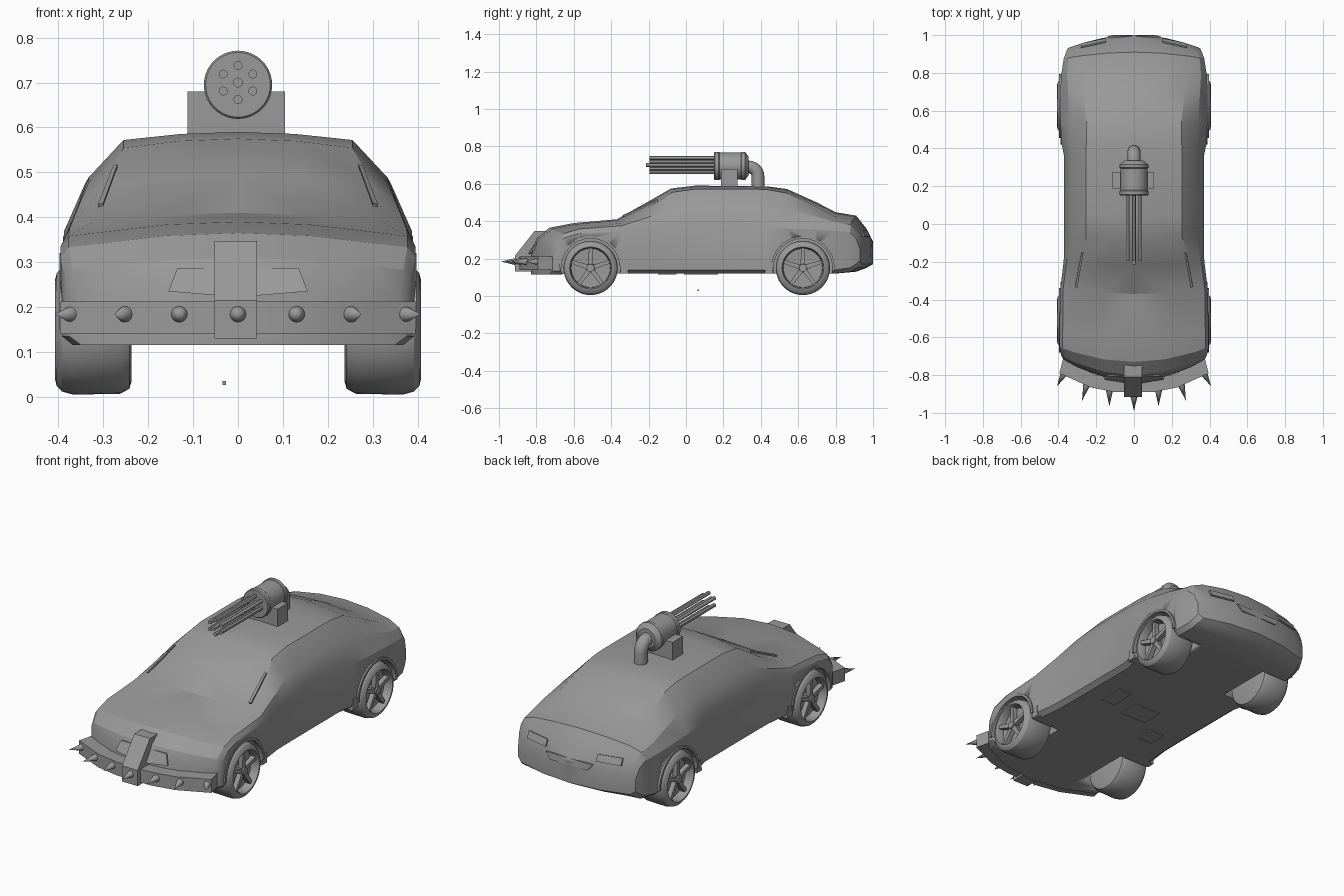
import bpy, bmesh, math
from mathutils import Vector, Matrix

if "Cube" in bpy.data.objects:
    bpy.data.objects.remove(bpy.data.objects["Cube"])

grey = bpy.data.materials.new("mid_grey")
grey.use_nodes = True
grey.diffuse_color = (0.32, 0.32, 0.32, 1)
grey.node_tree.nodes["Principled BSDF"].inputs["Base Color"].default_value = grey.diffuse_color


def finish(name, bm, angle=30):
    """Turn a bmesh into a shaded, coloured object."""
    bmesh.ops.recalc_face_normals(bm, faces=bm.faces)
    mesh = bpy.data.meshes.new(name)
    bm.to_mesh(mesh)
    bm.free()
    mesh.materials.append(grey)
    ob = bpy.data.objects.new(name, mesh)
    bpy.context.collection.objects.link(ob)
    bpy.ops.object.select_all(action="DESELECT")
    ob.select_set(True)
    bpy.context.view_layer.objects.active = ob
    bpy.ops.object.shade_smooth_by_angle(angle=math.radians(angle))
    return ob


def prism(bm, points, offset):
    """Extrude a 3D polygon along an offset."""
    a = [bm.verts.new(p) for p in points]
    b = [bm.verts.new(Vector(p) + Vector(offset)) for p in points]
    bm.faces.new(a)
    bm.faces.new(b)
    for i in range(len(a)):
        j = (i + 1) % len(a)
        bm.faces.new((a[i], a[j], b[j], b[i]))


def box(bm, lo, hi):
    prism(bm, [(lo[0], lo[1], lo[2]), (hi[0], lo[1], lo[2]), (hi[0], hi[1], lo[2]),
               (lo[0], hi[1], lo[2])], (0, 0, hi[2] - lo[2]))


def cone(bm, start, end, r1, r2, n=24):
    start, end = Vector(start), Vector(end)
    d = end - start
    m = Matrix.Translation((start + end) / 2) @ d.to_track_quat("Z", "Y").to_matrix().to_4x4()
    bmesh.ops.create_cone(bm, cap_ends=True, segments=n, radius1=r1, radius2=r2,
                          depth=d.length, matrix=m)


def lathe(bm, profile, centre, axis, n=40):
    """Spin (position along axis, radius) points about the x or y axis."""
    rings = []
    for p, r in profile:
        ring = []
        for k in range(n):
            c, s = r * math.cos(math.tau * k / n), r * math.sin(math.tau * k / n)
            ring.append(bm.verts.new(Vector(centre) + Vector((p, c, s) if axis == "x" else (c, p, s))))
        rings.append(ring)
    for a, b in zip(rings, rings[1:]):
        for k in range(n):
            bm.faces.new((a[k], a[k - 1], b[k - 1], b[k]))
    bm.faces.new(rings[0])
    bm.faces.new(rings[-1])


# Body stations: y, floor, half width, belt, top half width, top edge, top centre, bow
STATIONS = [
    (-.83, .115, .375, .20, .30, .235, .25, .13), (-.80, .115, .385, .26, .31, .29, .31, .11),
    (-.73, .115, .395, .31, .32, .34, .365, .08), (-.60, .12, .395, .335, .32, .365, .39, .03),
    (-.37, .12, .39, .345, .32, .39, .41, .03), (-.22, .12, .372, .36, .30, .47, .495, .03),
    (-.08, .12, .37, .385, .255, .555, .575, .02), (.05, .12, .37, .39, .255, .572, .59, 0),
    (.36, .12, .37, .39, .255, .572, .588, 0), (.44, .12, .387, .37, .252, .568, .585, 0),
    (.54, .12, .388, .36, .25, .55, .572, 0), (.70, .12, .39, .355, .27, .475, .50, 0),
    (.80, .12, .385, .35, .285, .425, .448, -.01), (.91, .13, .372, .34, .285, .405, .43, -.04),
    (.965, .15, .36, .31, .28, .34, .36, -.07), (1.0, .17, .35, .25, .27, .275, .29, -.09)]


def half_section(s, side):
    y, zb, w, belt, wt, ze, zt, bow = s
    low = zb + .02
    pts = [(0, zb), (w * .5, zb), (w * .93, zb), (w, low), (w, belt),
           ((w + wt) / 2 + .02, (belt + ze) / 2 + .008), (wt, ze), (wt * .5, ze + (zt - ze) * .75), (0, zt)]
    return [(side * x, y + bow * (x / .4) ** 2, z) for x, z in pts]


bm = bmesh.new()
for side in (-1, 1):
    rows = [[bm.verts.new(p) for p in half_section(s, side)] for s in STATIONS]
    for a, b in zip(rows, rows[1:]):
        for i in range(8):
            bm.faces.new((a[i], a[i + 1], b[i + 1], b[i]))
    for r in (rows[0], rows[-1]):
        for ids in ((0, 1, 7, 8), (1, 2, 6, 7), (2, 3, 5, 6), (3, 4, 5)):
            bm.faces.new([r[i] for i in ids])
bmesh.ops.remove_doubles(bm, verts=bm.verts, dist=.0005)
body = finish("body", bm, 24)

# Wheel wells
AXLES, AXLE_Z = (-.51, .625), .15
bm = bmesh.new()
for y in AXLES:
    for side in (-1, 1):
        cone(bm, (side * .21, y, AXLE_Z), (side * .6, y, AXLE_Z), .158, .158, 48)
cutter = finish("wheel_well_cutter", bm)
cutter.hide_render = True
mod = body.modifiers.new("wells", "BOOLEAN")
mod.object, mod.operation, mod.solver = cutter, "DIFFERENCE", "EXACT"
bpy.context.view_layer.objects.active = body
bpy.ops.object.modifier_apply(modifier=mod.name)
bpy.data.objects.remove(cutter)

# Wheels: tyre with dished rim, five spokes, hub
TYRE = [(-.085, .115), (-.08, .132), (-.06, .143), (.045, .145), (.07, .138), (.082, .125),
        (.085, .112), (.074, .106), (.04, .104), (.035, .02)]
for y, place in zip(AXLES, ("front", "rear")):
    for side, hand in ((-1, "right"), (1, "left")):
        bm = bmesh.new()
        c = Vector((side * .322, y, AXLE_Z))
        lathe(bm, [(side * p, r) for p, r in TYRE], c, "x")
        cone(bm, c + Vector((side * .03, 0, 0)), c + Vector((side * .078, 0, 0)), .026, .02, 20)
        for k in range(5):
            a = math.tau * k / 5 + math.pi / 2
            out = Vector((0, math.cos(a), math.sin(a)))
            across = Vector((0, -out.z, out.y))
            base = c + Vector((side * .045, 0, 0))
            prism(bm, [base + out * r + across * w for r, w in
                       ((.01, -.013), (.108, -.009), (.108, .009), (.01, .013))], (side * .026, 0, 0))
        finish(place + "_wheel_" + hand, bm)

# Arch lips and small skirts ahead of the rear and behind the front wheels
bm = bmesh.new()
for side in (-1, 1):
    for y in AXLES:
        arc = [math.pi * k / 16 for k in range(17)]
        for a, b in zip(arc, arc[1:]):
            prism(bm, [(side * .375, y + r * math.cos(t), AXLE_Z + r * math.sin(t)) for r, t in
                       ((.157, a), (.170, a), (.170, b), (.157, b))], (side * .022, 0, 0))
    for y in (AXLES[0] + .157, AXLES[1] - .205):
        prism(bm, [(side * .35, y, .12), (side * .35, y + .045, .12), (side * .35, y + .04, .18),
                   (side * .35, y + .01, .18)], (side * .04, 0, 0))
bmesh.ops.remove_doubles(bm, verts=bm.verts, dist=.0001)
finish("arch_lips", bm)

# Windscreen side trim
bm = bmesh.new()
for side in (-1, 1):
    prism(bm, [(side * .30, -.335, .425), (side * .312, -.33, .422), (side * .278, -.15, .508),
               (side * .268, -.15, .512)], (0, -.004, .007))
finish("windscreen_trim", bm)

# Grille and rear lights
bm = bmesh.new()
prism(bm, [(-.155, -.815, .235), (0, -.84, .222), (.155, -.815, .235), (.135, -.797, .287),
           (-.135, -.797, .287)], (0, -.008, 0))
finish("grille", bm)
bm = bmesh.new()
for side in (-1, 1):
    prism(bm, [(side * .15, .976, .315), (side * .28, .948, .315), (side * .28, .932, .35),
               (side * .15, .96, .35)], (0, .008, .003))
finish("rear_lights", bm)
bm = bmesh.new()
prism(bm, [(-.14, .987, .30), (-.11, .992, .265), (.11, .992, .265), (.14, .987, .30)], (0, .008, 0))
finish("rear_plate", bm)

# Ram bumper
bm = bmesh.new()
outer = [(-.395, -.79), (-.23, -.865), (-.1, -.89), (.1, -.89), (.23, -.865), (.395, -.79)]
inner = [(.375, -.71), (.2, -.80), (-.2, -.80), (-.375, -.71)]
prism(bm, [(x, y, .14) for x, y in outer + inner], (0, 0, .072))
finish("bumper", bm)
bm = bmesh.new()
prism(bm, [(-.052, y, z) for y, z in ((-.78, .13), (-.915, .13), (-.915, .215), (-.81, .347),
                                      (-.72, .347), (-.79, .24))], (.094, 0, 0))
finish("ram_post", bm)

# Bumper spikes, fanned outward
bm = bmesh.new()
for x, y, tip_x, tip_y in ((0, -.91, 0, -.99), (.13, -.88, .13, -.965), (.25, -.85, .275, -.935),
                           (.37, -.79, .408, -.86)):
    for side in ((-1, 1) if x else (1,)):
        cone(bm, (side * x, y, .184), (side * tip_x, tip_y, .184), .019, 0, 16)
finish("bumper_spikes", bm)

# Roof gun: mount, housing, barrels, feed pipe
bm = bmesh.new()
box(bm, (-.113, .188, .57), (.105, .275, .68))
finish("gun_mount", bm)
bm = bmesh.new()
lathe(bm, [(.15, .072), (.155, .076), (.175, .076), (.18, .072), (.295, .072), (.298, .076),
           (.315, .076), (.335, .05)], (0, 0, .695), "y")
finish("gun_housing", bm)
bm = bmesh.new()
cone(bm, (0, .16, .7), (0, -.215, .7), .011, .011, 12)
for k in range(6):
    a = math.tau * k / 6 + math.pi / 2
    x, z = .038 * math.cos(a), .7 + .038 * math.sin(a)
    cone(bm, (x, .16, z), (x, -.195, z), .01, .01, 12)
finish("gun_barrels", bm)
bm = bmesh.new()
path = [(.31, .69, 0)] + [(.335 + .05 * math.sin(t), .64 + .05 * math.cos(t), t)
                          for t in [math.pi * k / 12 for k in range(7)]] + [(.385, .57, math.pi / 2)]
rings = [[bm.verts.new((.034 * math.cos(u), y + .034 * math.sin(u) * math.sin(t),
                        z + .034 * math.sin(u) * math.cos(t)))
          for u in [math.tau * k / 20 for k in range(20)]] for y, z, t in path]
for a, b in zip(rings, rings[1:]):
    for k in range(20):
        bm.faces.new((a[k], a[k - 1], b[k - 1], b[k]))
finish("feed_pipe", bm, 40)

# Small loose block below the floor, and floor panels
bm = bmesh.new()
box(bm, (-.035, .061, .027), (-.027, .069, .035))
finish("floor_block", bm)
bm = bmesh.new()
for x, y, w, d in ((0, .05, .08, .06), (.2, .1, .04, .07), (-.2, -.1, .04, .05)):
    box(bm, (x - w, y - d, .116), (x + w, y + d, .124))
finish("floor_panels", bm)
